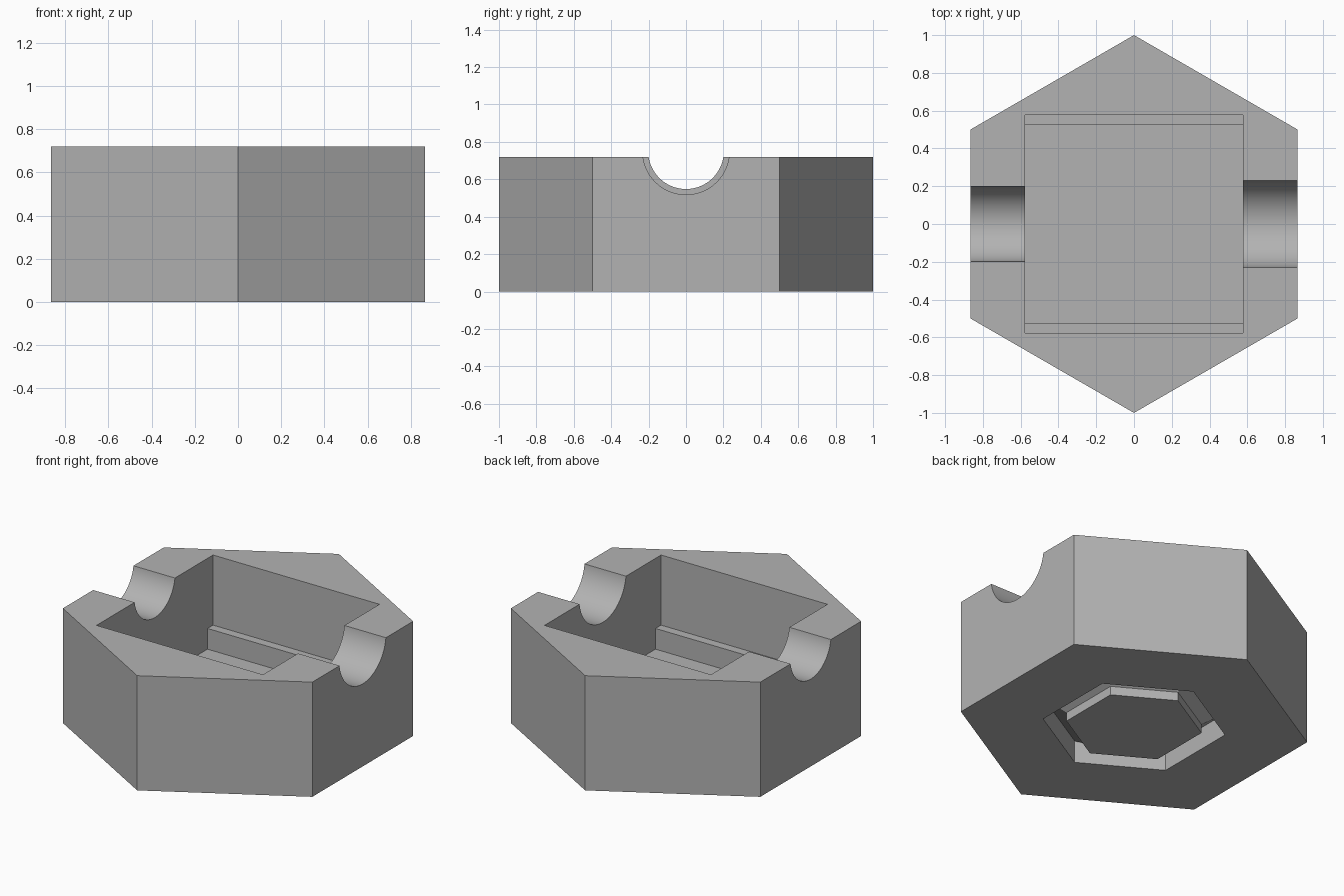
import bpy, bmesh
from math import radians, sin, cos

cube = bpy.data.objects.get("Cube")
if cube:
    bpy.data.objects.remove(cube, do_unlink=True)

HEIGHT = 0.72
grey = bpy.data.materials.new("light_grey")
grey.use_nodes = True
colour = (0.45, 0.45, 0.45, 1)
grey.diffuse_color = colour
grey.node_tree.nodes["Principled BSDF"].inputs["Base Color"].default_value = colour


def make_object(name, bm):
    bmesh.ops.recalc_face_normals(bm, faces=bm.faces)
    mesh = bpy.data.meshes.new(name)
    bm.to_mesh(mesh)
    bm.free()
    mesh.materials.append(grey)
    obj = bpy.data.objects.new(name, mesh)
    bpy.context.collection.objects.link(obj)
    return obj


def extrude(name, points, offset):
    """Close a planar outline and extrude it along an offset vector."""
    bm = bmesh.new()
    face = bm.faces.new([bm.verts.new(p) for p in points])
    new = bmesh.ops.extrude_face_region(bm, geom=[face])["geom"]
    bmesh.ops.translate(bm, vec=offset, verts=[v for v in new if isinstance(v, bmesh.types.BMVert)])
    return make_object(name, bm)


def hexagon(radius, z):
    angles = [radians(30 + 60 * i) for i in range(6)]
    return [(radius * cos(a), radius * sin(a), z) for a in angles]


def hex_ring(name, section):
    """Sweep a closed (radius, z) section around a hexagon."""
    bm = bmesh.new()
    loops = [[bm.verts.new(p) for p in hexagon(r, z)] for r, z in section]
    for k, low in enumerate(loops):
        high = loops[(k + 1) % len(loops)]
        for i in range(6):
            j = (i + 1) % 6
            bm.faces.new((low[i], low[j], high[j], high[i]))
    return make_object(name, bm)


def cut(target, cutter):
    cutter.hide_render = True
    mod = target.modifiers.new("cut", 'BOOLEAN')
    mod.operation = 'DIFFERENCE'
    mod.solver = 'EXACT'
    mod.object = cutter
    bpy.context.view_layer.objects.active = target
    bpy.ops.object.modifier_apply(modifier=mod.name)
    bpy.data.objects.remove(cutter, do_unlink=True)


# Hexagonal block
body = extrude("hexagonal_holder", hexagon(1, 0), (0, 0, HEIGHT))

# Square pocket with a ledge along its front and back walls
half, inner, ledge, floor = 0.578, 0.523, 0.28, 0.15
side = [(inner, floor), (inner, ledge), (half, ledge), (half, 1)]
profile = side + [(-y, z) for y, z in reversed(side)]
cut(body, extrude("pocket_cutter", [(-half, y, z) for y, z in profile], (2 * half, 0, 0)))

# Round cradles through the two side walls, the left one wider
for sign, radius in ((-1, 0.202), (1, 0.232)):
    ring = [radians(360 * i / 96) for i in range(96)]
    points = [(sign * 0.4, radius * cos(a), 0.75 + radius * sin(a)) for a in ring]
    cut(body, extrude("cradle_cutter", points, (sign * 0.6, 0, 0)))

# Hexagonal groove underneath, with a sloping roof
cut(body, hex_ring("groove_cutter", [(0.39, -0.1), (0.525, -0.1), (0.525, 0.14), (0.39, 0.055)]))

# Smooth cradles, sharp edges elsewhere
bpy.ops.object.select_all(action='DESELECT')
body.select_set(True)
bpy.context.view_layer.objects.active = body
bpy.ops.object.shade_smooth_by_angle(angle=radians(30))
